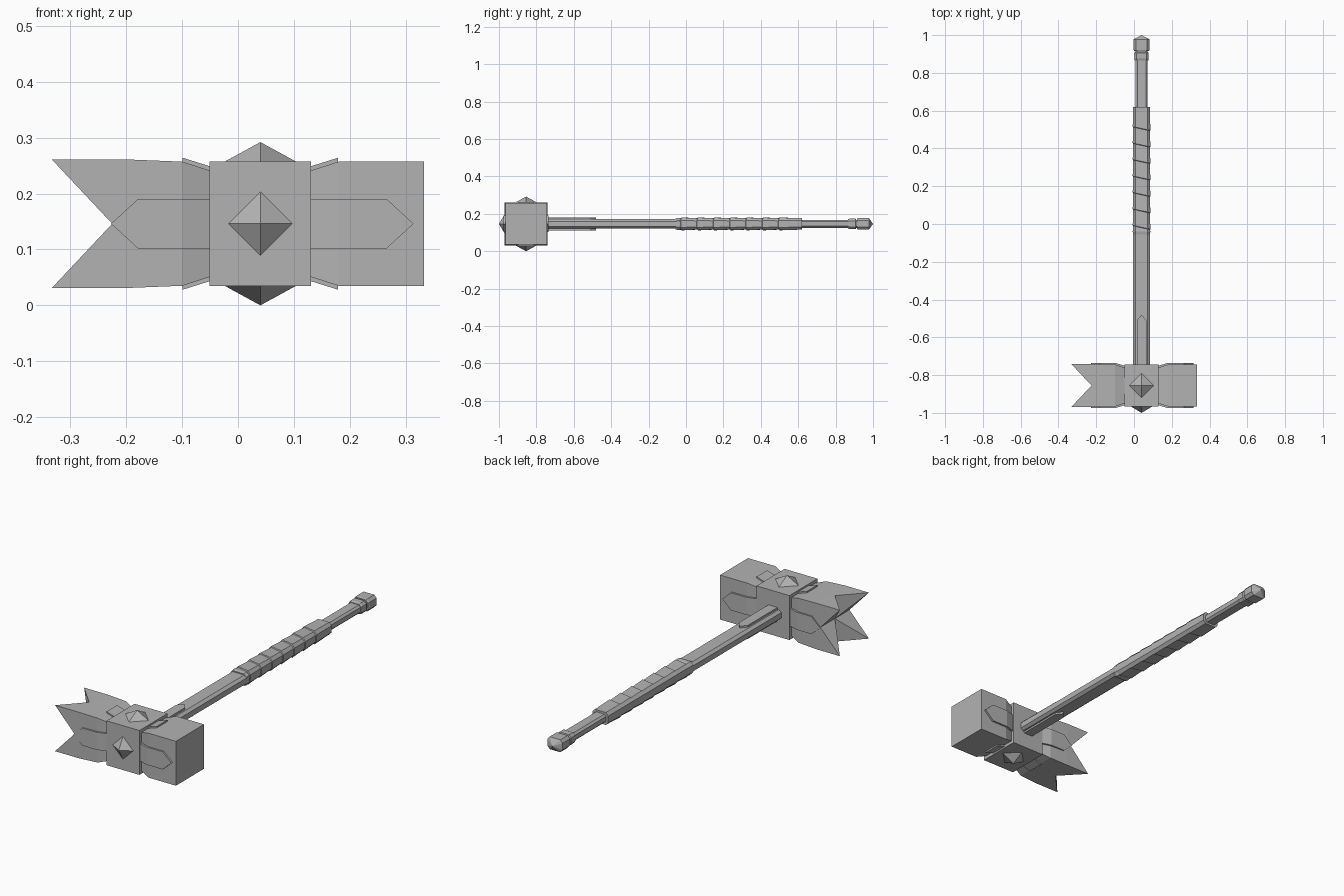
import bpy
import bmesh

old = bpy.data.objects.get("Cube")
if old:
    bpy.data.objects.remove(old, do_unlink=True)

CX, CY, CZ = 0.04, -0.855, 0.146   # centre of the hammer head
HALF = 0.111                       # half size of the head block

steel = bpy.data.materials.new("plain_grey")
steel.use_nodes = True
GREY = (0.45, 0.45, 0.45, 1)
steel.diffuse_color = GREY
steel.node_tree.nodes["Principled BSDF"].inputs["Base Color"].default_value = GREY


def loft(name, rings):
    """Skin a row of equal-length rings and cap both ends."""
    bm = bmesh.new()
    rows = [[bm.verts.new(p) for p in ring] for ring in rings]
    n = len(rows[0])
    for a, b in zip(rows, rows[1:]):
        for i in range(n):
            j = (i + 1) % n
            bm.faces.new((a[i], a[j], b[j], b[i]))
    bm.faces.new(rows[0])
    bm.faces.new(rows[-1])
    bmesh.ops.dissolve_degenerate(bm, dist=1e-5, edges=bm.edges)
    bmesh.ops.remove_doubles(bm, verts=bm.verts, dist=1e-5)
    bmesh.ops.recalc_face_normals(bm, faces=bm.faces)
    mesh = bpy.data.meshes.new(name)
    bm.to_mesh(mesh)
    bm.free()
    mesh.materials.append(steel)
    obj = bpy.data.objects.new(name, mesh)
    bpy.context.collection.objects.link(obj)
    return obj


def square(x, h, mid_x=None):
    """Eight-point square ring across x; edge midpoints may be shifted."""
    m = x if mid_x is None else mid_x
    dirs = [(-1, -1), (0, -1), (1, -1), (1, 0), (1, 1), (0, 1), (-1, 1), (-1, 0)]
    return [(x if a and b else m, CY + a * h, CZ + b * h) for a, b in dirs]


def octagon(y, w, h, skew=0.0):
    """Chamfered handle section across y."""
    pts = [(-1, -.55), (-.7, -1), (.7, -1), (1, -.55),
           (1, .55), (.7, 1), (-.7, 1), (-1, .55)]
    return [(CX + a * w, y + skew * a, CZ + b * h) for a, b in pts]


def handle(name, sections):
    return loft(name, [octagon(*s) for s in sections])


def on_face(face, x, u, d):
    """Place a point on a head face: x along, u across, d outwards."""
    return {"front": (x, CY - d, CZ + u), "back": (x, CY + d, CZ + u),
            "top": (x, CY + u, CZ + d), "bottom": (x, CY + u, CZ - d)}[face]


def plate(name, face, side, stations, thick):
    rings = []
    for dist, w, d in stations:
        x = CX + side * dist
        rings.append([on_face(face, x, u, e) for u, e in
                      ((-w, d - 0.01), (w, d - 0.01), (w, d + thick), (-w, d + thick))])
    loft(name, rings)


def spike(name, face, r, height):
    base = [on_face(face, CX + a * r, b * r, HALF)
            for a, b in ((-1, 0), (0, -1), (1, 0), (0, 1))]
    loft(name, [base, [on_face(face, CX, 0, HALF + height)] * 4])


# Head: central block, striking block, four-pointed claw
loft("head_core", [square(CX - 0.091, HALF), square(CX + 0.091, HALF)])
loft("striking_block", [square(0.13, 0.095), square(0.18, HALF), square(0.333, HALF)])
loft("claw_block", [square(-0.05, 0.095), square(-0.1, HALF), square(-0.2, 0.115),
                    square(-0.333, 0.115, -0.225), [(-0.225, CY, CZ)] * 8])

# Pyramid spikes on the core
spike("front_spike", "front", 0.057, 0.034)
spike("top_spike", "top", 0.064, 0.035)
spike("bottom_spike", "bottom", 0.064, 0.035)

# Pointed side plates and short neck plates
for side, label in ((1, "left"), (-1, "right")):
    end = 0.226 if side > 0 else 0.219
    for face in ("front", "back"):
        plate(f"{face}_{label}_plate", face, side,
              [(0.088, 0.044, 0.095), (0.139, 0.044, HALF),
               (end, 0.044, HALF), (end + 0.048, 0, HALF)], 0.009)
    for face in ("top", "bottom"):
        plate(f"{face}_{label}_neck_plate", face, side,
              [(0.088, 0.042, 0.095), (0.139, 0.042, HALF)], 0.007)

# Shaft in two widths
handle("front_shaft", [(-0.76, 0.046, 0.025), (-0.03, 0.046, 0.025)])
handle("rear_shaft", [(0.55, 0.032, 0.021), (0.93, 0.032, 0.021)])

# Pointed tongues above and below the shaft
for s, label in ((1, "top"), (-1, "bottom")):
    rings = []
    for y, w in ((-0.76, 0.025), (-0.51, 0.025), (-0.48, 0.0)):
        rings.append([(CX + a * w, y, CZ + s * z)
                      for a, z in ((-1, 0.02), (1, 0.02), (1, 0.034), (-1, 0.034))])
    loft(f"{label}_tongue", rings)

# Wrapped grip: slanted, slightly tapering bands
bands = 7
start, stop = -0.02, 0.59
step = (stop - start) / bands
grip = [(-0.055, 0.044, 0.03), (-0.04, 0.047, 0.033)]
for i in range(bands):
    y = start + i * step
    grip += [(y, 0.044, 0.030, -0.01), (y + 0.003, 0.047, 0.034, -0.01)]
grip += [(0.60, 0.044, 0.031), (0.62, 0.044, 0.031)]
handle("wrapped_grip", grip)

# Pommel with collar and blunt point
handle("pommel_collar", [(0.865, 0.035, 0.024), (0.875, 0.038, 0.028),
                         (0.905, 0.038, 0.028), (0.91, 0.034, 0.024)])
handle("pommel", [(0.915, 0.038, 0.028), (0.922, 0.042, 0.031),
                  (0.978, 0.042, 0.031), (1.0, 0, 0)])
